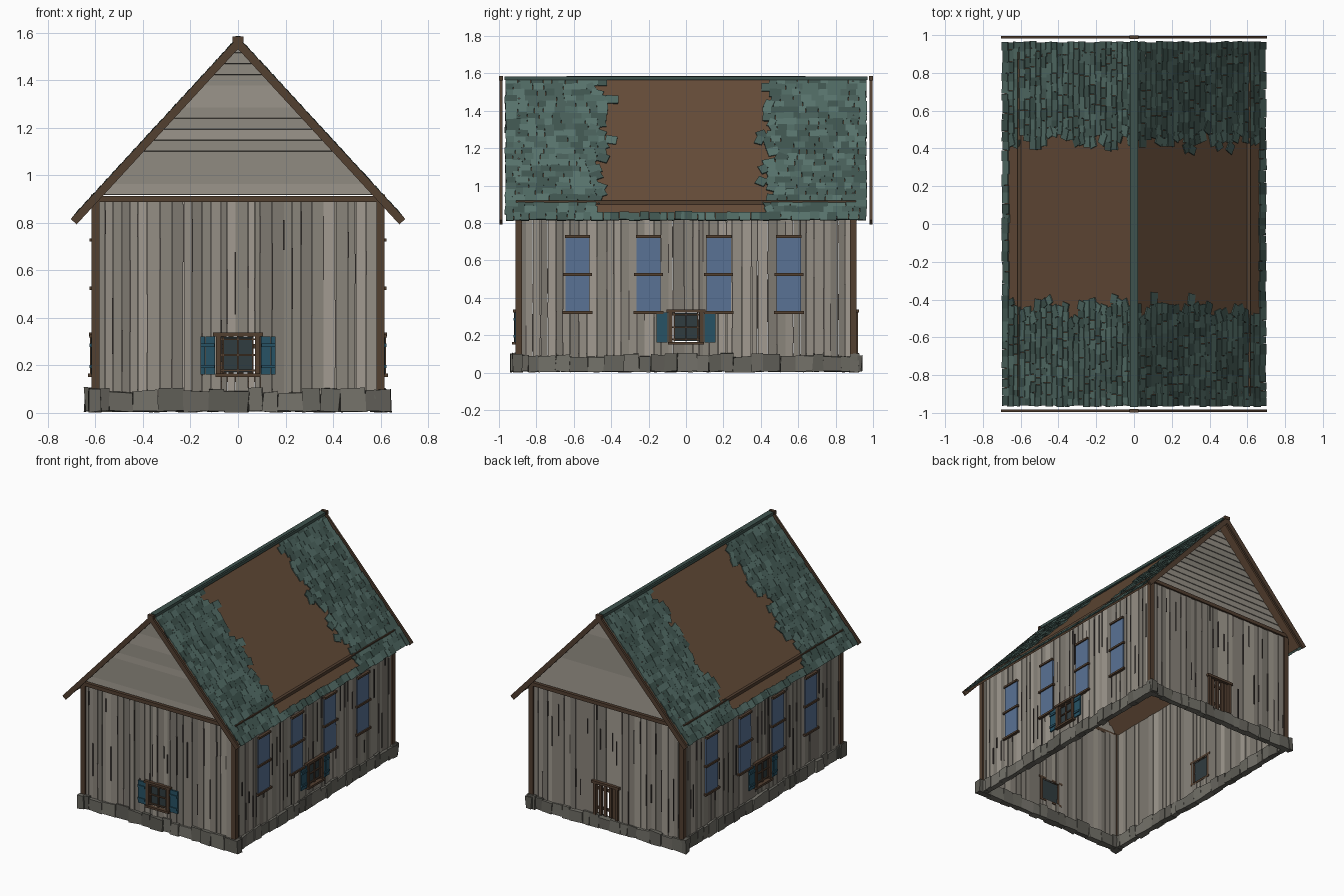
import bpy, bmesh, random
from math import pi, hypot
from mathutils import Matrix, Vector

if "Cube" in bpy.data.objects:
    bpy.data.objects.remove(bpy.data.objects["Cube"])

random.seed(4)
R = random.uniform
MATS = {}


def mat(name, r, g, b):
    m = bpy.data.materials.new(name)
    m.diffuse_color = (r, g, b, 1)
    m.use_nodes = True
    m.node_tree.nodes["Principled BSDF"].inputs["Base Color"].default_value = m.diffuse_color
    MATS[name] = m
    return name


WOOD = [mat("grey_wood_%d" % i, .30 * k, .275 * k, .235 * k) for i, k in enumerate((.7, .85, 1, 1.2))]
STONE = [mat("stone_%d" % i, .14 * k, .135 * k, .115 * k) for i, k in enumerate((.8, 1, 1.25))]
TEAL = [mat("shingle_%d" % i, .07 * k, .125 * k, .11 * k) for i, k in enumerate((.7, .9, 1.1, 1.35))]
BROWN = mat("brown_timber", .085, .05, .03)
DECK = mat("roof_deck", .13, .072, .04)
BLUE = mat("blue_glass", .10, .17, .30)
DARK = mat("dark_glass", .03, .045, .05)
SHUT = mat("shutter_blue", .02, .085, .13)
CRACK = mat("crack", .06, .05, .045)


class Part:
    """One object gathered from many boxes."""
    def __init__(self, name, M=Matrix()):
        self.name, self.M, self.bm, self.mats = name, M, bmesh.new(), []

    def box(self, c, s, m, rot=Matrix(), jit=0):
        geo = bmesh.ops.create_cube(self.bm, size=1, matrix=Matrix.Translation(c) @ rot @ Matrix.Diagonal((*s, 1)))
        if m not in self.mats:
            self.mats.append(m)
        for v in geo["verts"]:
            if jit:
                v.co += Vector((R(-jit, jit), R(-jit, jit), R(-jit, jit)))
            for f in v.link_faces:
                f.material_index = self.mats.index(m)

    def span(self, x0, x1, y0, y1, z0, z1, m, **k):
        self.box(((x0 + x1) / 2, (y0 + y1) / 2, (z0 + z1) / 2), (x1 - x0, y1 - y0, z1 - z0), m, **k)

    def done(self):
        self.bm.transform(self.M)
        bmesh.ops.recalc_face_normals(self.bm, faces=self.bm.faces)
        me = bpy.data.meshes.new(self.name)
        self.bm.to_mesh(me)
        self.bm.free()
        for m in self.mats:
            me.materials.append(MATS[m])
        bpy.context.collection.objects.link(bpy.data.objects.new(self.name, me))


# Each wall is made in a local frame facing -y, then turned into place
def plank_wall(side, M, half, d, hole):
    p = Part(side + "_wall_planks", M)
    hx, hz0, hz1 = hole
    cuts, x = [-half], -half
    while x < half - .06:
        x += R(.03, .055)
        if min(abs(x - hx), abs(x + hx)) > .015:
            cuts.append(x)
    cuts = sorted(cuts + [-hx, hx, half])
    for a, b in zip(cuts, cuts[1:]):
        o, m = R(-.003, .003), random.choice(WOOD)
        spans = [(.07 + R(-.01, .01), .9)]
        if abs((a + b) / 2) < hx:
            spans = [(.07, hz0), (hz1, .9)] if hz0 > .12 else [(hz1, .9)]
        for z0, z1 in spans:
            p.span(a + .001, b - R(0, .003), -d + o - .008, -d + o + .008, z0, z1, m)
            # splits in the weathered boards
            if z1 == .9:
                l = R(.08, .3)
                c = R(z0 + l / 2, z1 - l / 2)
                p.box((b, -d - .009, c), (.006, .008, l), CRACK)
    p.done()


def foundation(side, M, half, d):
    p = Part(side + "_foundation_stones", M)
    x = -half
    while x < half:
        w = R(.05, .11)
        p.span(x, min(x + w, half + .02), -d - .025 + R(-.006, .006), -d + .02, .006, R(.085, .105),
               random.choice(STONE), jit=.005)
        x += w
    p.done()


def small_window(side, M, d):
    p = Part(side + "_small_window", M)
    y0, y1 = -d - .025, -d + .01
    p.span(-.105, .105, y0 - .005, y1, .322, .338, BROWN)
    p.span(-.095, .095, y0 - .01, y1, .15, .165, BROWN)
    for s in (-1, 1):
        p.box((s * .082, -d - .008, .244), (.022, .035, .16), BROWN)
    p.box((0, -d - .005, .244), (.13, .006, .15), DARK)
    for x in (-.062, 0, .062):
        p.box((x, -d - .01, .244), (.008, .014, .155), BROWN)
    for z in (.178, .244, .31):
        p.box((0, -d - .01, z), (.145, .014, .008), BROWN)
    p.done()
    p = Part(side + "_shutters", M)
    for s in (-1, 1):
        for k in (-1, 0, 1):
            p.box((s * .128 + k * .0205, -d - .016, .242), (.0195, .01, .16), SHUT)
        for z in (.195, .285):
            p.box((s * .128, -d - .024, z), (.058, .008, .014), SHUT)
    p.done()


def tall_windows(side, M, d):
    p = Part(side + "_tall_windows", M)
    for x in (-.58, -.2, .175, .55):
        p.box((x, -d - .012, .525), (.13, .012, .4), BLUE)
        for z, w in ((.322, .16), (.525, .155), (.728, .135)):
            p.box((x, -d - .015, z), (w, .025, .014), BROWN)
    p.done()


def door(M, d):
    p = Part("back_door", M)
    p.box((0, -d - .01, .33), (.22, .04, .018), BROWN)
    for x in (-.088, .088):
        p.box((x, -d - .008, .21), (.022, .035, .23), BROWN)
    for x in (-.05, -.012, .03, .06):
        p.box((x, -d - .004, .21), (.022, .012, .23), BROWN)
    for z in (.14, .28):
        p.box((0, -d + .006, z), (.16, .01, .02), BROWN)
    p.done()


def gable(side, M, d):
    p = Part(side + "_gable_siding", M)
    h = .046
    for i in range(14):
        z = .94 + i * h
        w = (1.562 - z) / 1.087
        if w > .02:
            p.box((0, -d, z), (2 * w, .012, h - .001), random.choice(WOOD[1:3]), rot=Matrix.Rotation(-.12, 4, "X"))
    p.box((0, -d - .006, .9), (1.22, .03, .026), BROWN)
    p.done()


for side, k, half, d in (("front", 0, .595, .895), ("right", 1, .89, .597),
                         ("back", 2, .595, .895), ("left", 3, .89, .597)):
    M = Matrix.Rotation(k * pi / 2, 4, "Z")
    plank_wall(side, M, half, d, (.08, .08, .33) if side == "back" else (.07, .165, .322))
    foundation(side, M, half + .03, d)
    if side == "back":
        door(M, d)
    else:
        small_window(side, M, d)
    if k % 2:
        tall_windows(side, M, d)
    else:
        gable(side, M, d)

# Corner posts and the long plates on top of the side walls
p = Part("corner_posts")
for sx in (-1, 1):
    for sy in (-1, 1):
        p.box((sx * .6, sy * .895, .49), (.034, .034, .82), BROWN)
p.done()
p = Part("wall_plates")
for sx in (-1, 1):
    p.box((sx * .607, 0, .902), (.022, 1.82, .036), BROWN)
p.done()

# Roof slopes: local x runs down the slope, local z points outwards
L = hypot(.69, .75)
for s, side in ((1, "right"), (-1, "left")):
    dx, dz = .69 / L, .75 / L
    M = Matrix(((s * dx, 0, s * dz, 0), (0, 1, 0, 0), (-dz, 0, dx, 1.567), (0, 0, 0, 1)))
    p = Part(side + "_roof_deck", M)
    p.span(0, L - .01, -.96, .96, -.012, .002, DECK)
    p.done()

    p = Part(side + "_shingles", M)
    rows = 24
    step = L / rows
    tilt = Matrix.Rotation(.08, 4, "Y")
    for r in range(rows):
        for sy in (-1, 1):
            y, end = .97 - R(0, .01), R(.41, .5)
            if r == rows - 1:
                end = 0
            while y > end:
                w = R(.035, .07)
                last = y - w <= end
                lean = Matrix.Rotation(R(-.5, .5) if last and end else R(-.03, .03), 4, "Z")
                p.box(((r + .5) * step + R(-.004, .004), sy * (y - w / 2), .005 + R(0, .003)),
                      (step * 1.25, w - .001, .007), random.choice(TEAL), rot=lean @ tilt)
                y -= w
    p.done()

    p = Part(side + "_barge_boards", M)
    for sy in (-1, 1):
        p.span(0, L + .01, sy * .989 - .007, sy * .989 + .007, -.024, .01, BROWN)
    p.done()

# Ridge cap
p = Part("ridge_cap")
p.box((0, 0, 1.574), (.042, 1.94, .02), TEAL[0])
p.box((0, 0, 1.585), (.02, 1.28, .004), TEAL[0])
p.box((0, -.989, 1.573), (.045, .02, .024), BROWN)
p.box((0, .989, 1.573), (.045, .02, .024), BROWN)
p.done()
